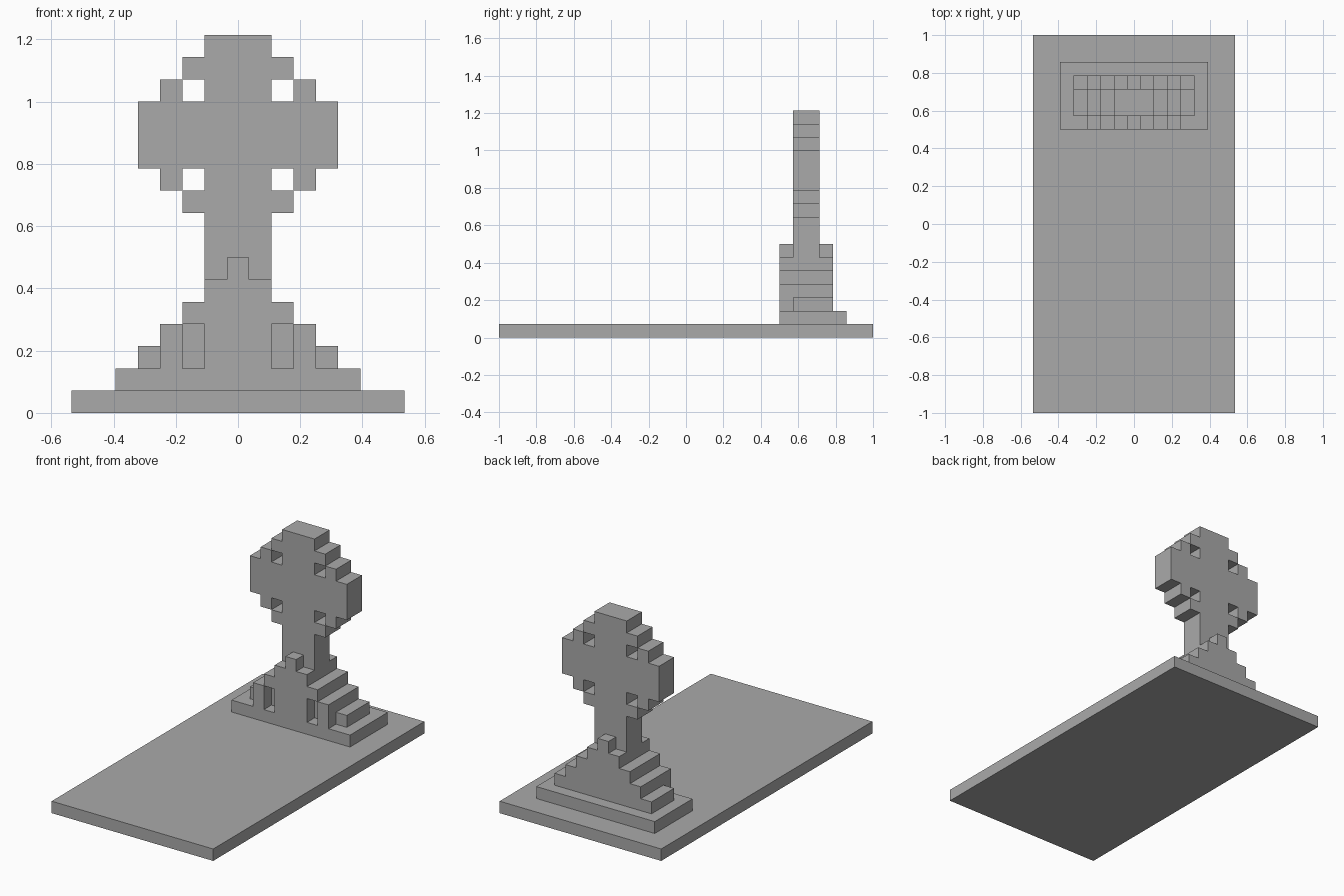
import bpy
import bmesh

U = 1 / 14  # one block of the stepped design

cube = bpy.data.objects.get("Cube")
if cube:
    bpy.data.objects.remove(cube, do_unlink=True)

# Plain stone grey
stone = bpy.data.materials.new("stone_grey")
stone.use_nodes = True
GREY = (0.4, 0.4, 0.4, 1)
stone.diffuse_color = GREY
stone.node_tree.nodes["Principled BSDF"].inputs["Base Color"].default_value = GREY


def slab(name, half, y0, y1):
    """Mirror a right-hand (x, z) outline, listed upwards, and extrude it from y0 to y1."""
    outline = half + [(-x, z) for x, z in reversed(half)]
    bm = bmesh.new()
    face = bm.faces.new([bm.verts.new((x * U, y0 * U, z * U)) for x, z in outline])
    back = bmesh.ops.extrude_face_region(bm, geom=[face], use_keep_orig=True)["geom"]
    verts = [v for v in back if isinstance(v, bmesh.types.BMVert)]
    bmesh.ops.translate(bm, verts=verts, vec=(0, (y1 - y0) * U, 0))
    bmesh.ops.recalc_face_normals(bm, faces=bm.faces)
    mesh = bpy.data.meshes.new(name)
    bm.to_mesh(mesh)
    bm.free()
    mesh.materials.append(stone)
    obj = bpy.data.objects.new(name, mesh)
    bpy.context.collection.objects.link(obj)
    return obj


def block(name, half_width, z0, z1, y0, y1):
    return slab(name, [(half_width, z0), (half_width, z1)], y0, y1)


def stairs(x, z, top):
    """Outline of one-block steps rising inwards from (x, z) to the given height."""
    points = []
    while z < top:
        points += [(x, z), (x, z + 1)]
        x, z = x - 1, z + 1
    return points


# Ground slab and plinth
block("ground_slab", 7.5, 0, 1, -14, 14)
block("plinth", 5.5, 1, 2, 7, 12)

# Stepped pedestal, with a one-block peak at the back
slab("pedestal_steps", stairs(4.5, 2, 6), 8, 11)
block("pedestal_back_peak", 0.5, 6, 7, 10, 11)

# Front layer of the pedestal, with a tall niche on each side
niche = [(1.5, 2), (1.5, 4), (2.5, 4), (2.5, 2), (3.5, 2), (3.5, 4)]
slab("pedestal_front", niche + stairs(2.5, 4, 7), 7, 8)

# Ringed cross: the outline runs around each corner opening
lower = [(1.5, 6), (1.5, 9), (2.5, 9), (2.5, 10), (1.5, 10), (1.5, 11),
         (2.5, 11), (2.5, 10), (3.5, 10), (3.5, 11), (4.5, 11)]
upper = [(x, 25 - z) for x, z in reversed(lower[2:])]
slab("ringed_cross", lower + upper + [(1.5, 16), (1.5, 17)], 8, 10)
